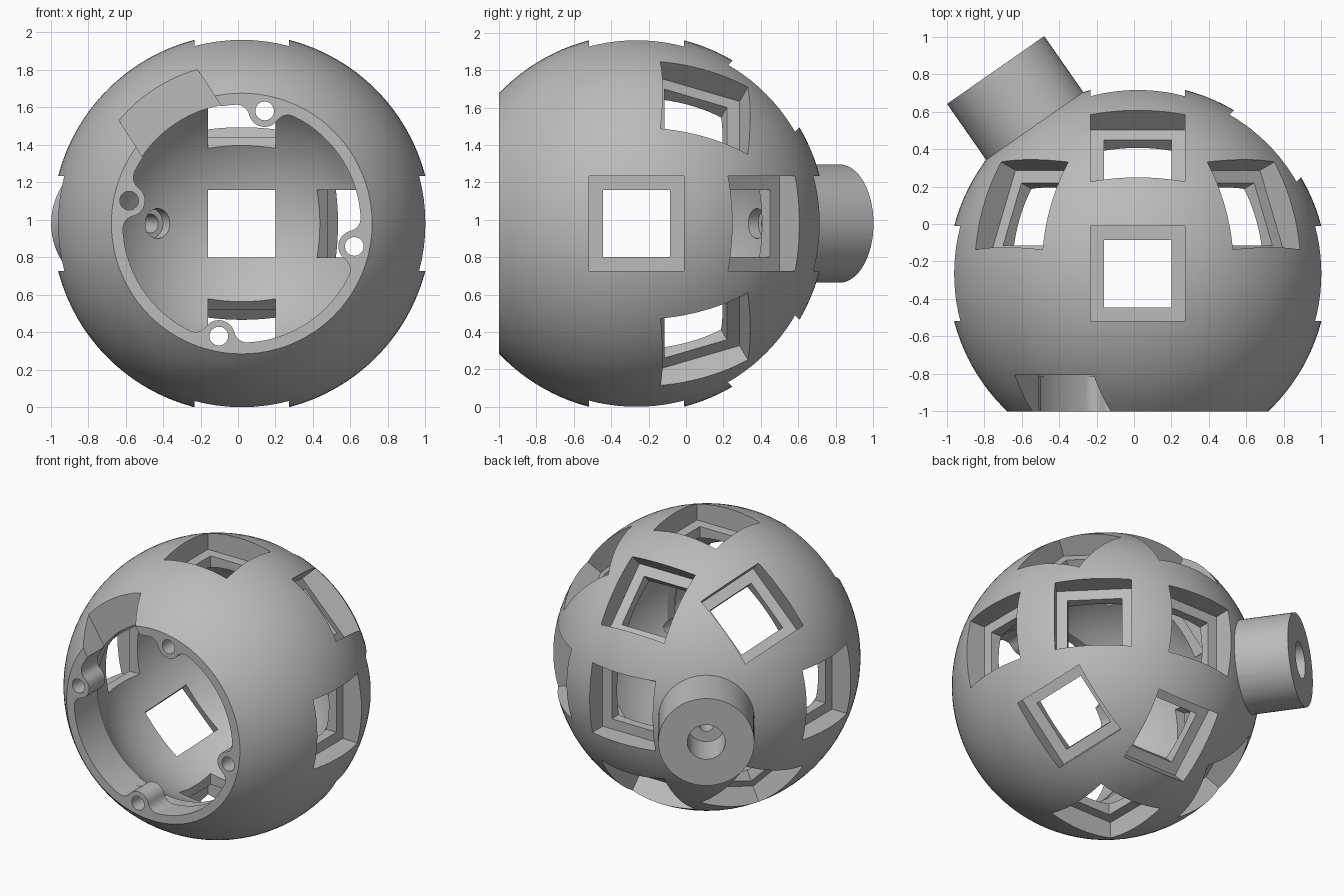
import bpy, bmesh
from math import radians, cos, sin, acos, asin, pi, atan2, sqrt
from mathutils import Matrix, Vector

CENTRE = Vector((0.02, -0.265, 0.98))
R_OUT, R_IN, R_BORE = 1.012, 0.79, 0.635
FRONT = -0.735            # flat mouth plane, measured from the ball centre
EAR_ANGLES = [78.5 + 90 * k for k in range(4)]
EAR_DIST, EAR_R, FILLET = 0.613, 0.085, 0.07
TO_BACK = Matrix.Rotation(-pi / 2, 4, 'X')

cube = bpy.data.objects.get("Cube")
if cube:
    bpy.data.objects.remove(cube, do_unlink=True)

grey = bpy.data.materials.new("plain_grey")
grey.use_nodes = True
grey.diffuse_color = (0.5, 0.5, 0.5, 1)
grey.node_tree.nodes["Principled BSDF"].inputs["Base Color"].default_value = (0.5, 0.5, 0.5, 1)


def finish(bm, name):
    bmesh.ops.recalc_face_normals(bm, faces=bm.faces)
    mesh = bpy.data.meshes.new(name)
    bm.to_mesh(mesh)
    bm.free()
    mesh.materials.append(grey)
    obj = bpy.data.objects.new(name, mesh)
    bpy.context.collection.objects.link(obj)
    return obj


def lathe(bm, profile, sides, matrix, phase=0):
    """Turn (radius, height) points, starting and ending on the axis, round local z."""
    rings = []
    for r, h in profile:
        if r < 1e-6:
            rings.append([bm.verts.new(matrix @ Vector((0, 0, h)))] * sides)
        else:
            turns = [phase + 2 * pi * i / sides for i in range(sides)]
            rings.append([bm.verts.new(matrix @ Vector((r * cos(t), r * sin(t), h)))
                          for t in turns])
    for a, b in zip(rings, rings[1:]):
        for i in range(sides):
            j = (i + 1) % sides
            bm.faces.new(dict.fromkeys((a[i], a[j], b[j], b[i])))


def rod(bm, radius, start, end, matrix, sides):
    lathe(bm, [(0, start), (radius, start), (radius, end), (0, end)], sides, matrix)


def block(bm, low, high, turn):
    low, high = Vector(low), Vector(high)
    bmesh.ops.create_cube(bm, size=1, matrix=turn @ Matrix.Translation((low + high) / 2)
                          @ Matrix.Diagonal((*(high - low), 1)))


def combine(target, tool, operation='DIFFERENCE'):
    mod = target.modifiers.new("combine", 'BOOLEAN')
    mod.operation, mod.solver, mod.object = operation, 'EXACT', tool
    bpy.context.view_layer.objects.active = target
    bpy.ops.object.modifier_apply(modifier=mod.name)
    bpy.data.objects.remove(tool, do_unlink=True)


def arc(cx, cy, radius, a, b, steps):
    return [(cx + radius * cos(a + (b - a) * i / steps),
             cy + radius * sin(a + (b - a) * i / steps)) for i in range(steps + 1)]


def mouth_profile():
    """Round opening interrupted by four filleted screw ears."""
    fd = R_BORE - FILLET
    th = acos((EAR_DIST ** 2 + fd ** 2 - (EAR_R + FILLET) ** 2) / (2 * EAR_DIST * fd))
    fx, fy = fd * cos(th), fd * sin(th)
    t = atan2(fy, EAR_DIST - fx)
    local = arc(fx, -fy, FILLET, -th, t, 8)
    local += arc(EAR_DIST, 0, EAR_R, t + pi, pi - t, 14)[1:-1]
    local += arc(fx, fy, FILLET, -t, th, 8)
    local += arc(0, 0, R_BORE, th, pi / 2 - th, 20)[1:-1]
    points = []
    for angle in EAR_ANGLES:
        c, s = cos(radians(angle)), sin(radians(angle))
        points += [(x * c - y * s, x * s + y * c) for x, y in local]
    return points


# Hollow ball: outer skin, mouth bore and inner skin turned as one solid
bore = R_BORE + 0.005
lip = -0.77
profile = arc(0, 0, R_OUT, pi / 2, asin(lip / R_OUT), 48)
profile += [(bore, lip)]
profile += arc(0, 0, R_IN, -acos(bore / R_IN), pi / 2, 36)
profile[0], profile[-1] = (0, R_OUT), (0, R_IN)
bm = bmesh.new()
lathe(bm, profile, 96, TO_BACK)
shell = finish(bm, "hollow_ball_shell")

# Mounting stem at the back
stem_turn = Vector((-0.572, 0.82, 0)).to_track_quat('Z', 'Y').to_matrix().to_4x4()
bm = bmesh.new()
rod(bm, 0.316, 0.9, 1.325, stem_turn, 64)
combine(shell, finish(bm, "stem"), 'UNION')

# Collar carrying the screw ears
bm = bmesh.new()
rod(bm, 0.66, -0.765, -0.55, TO_BACK, 96)
collar = finish(bm, "collar")
bm = bmesh.new()
face = bm.faces.new([bm.verts.new((x, -0.95, z)) for x, z in mouth_profile()])
side = bmesh.ops.extrude_face_region(bm, geom=[face])
moved = [v for v in side["geom"] if isinstance(v, bmesh.types.BMVert)]
bmesh.ops.translate(bm, verts=moved, vec=(0, 0.5, 0))
combine(collar, finish(bm, "mouth_cutter"))
combine(shell, collar, 'UNION')

# Flat mouth
bm = bmesh.new()
block(bm, (-2, -2, -2), (2, FRONT, 2), Matrix.Identity(4))
combine(shell, finish(bm, "front_cutter"))

# All remaining openings share one cutter: ear holes first
bm = bmesh.new()
for angle in EAR_ANGLES:
    a = radians(angle)
    spot = Matrix.Translation((EAR_DIST * cos(a), 0, EAR_DIST * sin(a)))
    rod(bm, 0.05, -0.9, -0.4, spot @ TO_BACK, 32)

# Key slot in the rim
block(bm, (0.3, -1, -0.25), (1.2, -0.54, 0.25), Matrix.Rotation(radians(-123), 4, 'Y'))

# Stepped square windows: (angle round the mouth axis, tilt to the back)
outer, inner = 0.253 * sqrt(2), 0.18 * sqrt(2)
step = [(0, 0.6), (inner, 0.6), (inner, 0.83), (outer, 0.83), (outer, 1.2), (0, 1.2)]
windows = [(a, 0) for a in (0, 90, 180, 270)]
windows += [(a, 45) for a in (0, 90, 270)]
windows += [(a, 22.5) for a in (45, 135, 225, 315)]
windows += [(0, 90)]
for angle, tilt in windows:
    turn = (Matrix.Rotation(radians(angle), 4, 'Y') @ Matrix.Rotation(radians(tilt), 4, 'Z')
            @ Matrix.Rotation(pi / 2, 4, 'Y'))
    lathe(bm, step, 4, turn, pi / 4)

# Stem drilling: inner recess, thin through hole, wide outer bore
drill = [(0, 0.6), (0.08, 0.6), (0.08, 0.85), (0.05, 0.85),
         (0.05, 1.05), (0.125, 1.05), (0.125, 1.5), (0, 1.5)]
lathe(bm, drill, 48, stem_turn)
combine(shell, finish(bm, "openings_cutter"))

# Place and shade
shell.data.transform(Matrix.Translation(CENTRE))
bpy.ops.object.select_all(action='DESELECT')
shell.select_set(True)
bpy.context.view_layer.objects.active = shell
bpy.ops.object.shade_smooth_by_angle(angle=radians(30))
